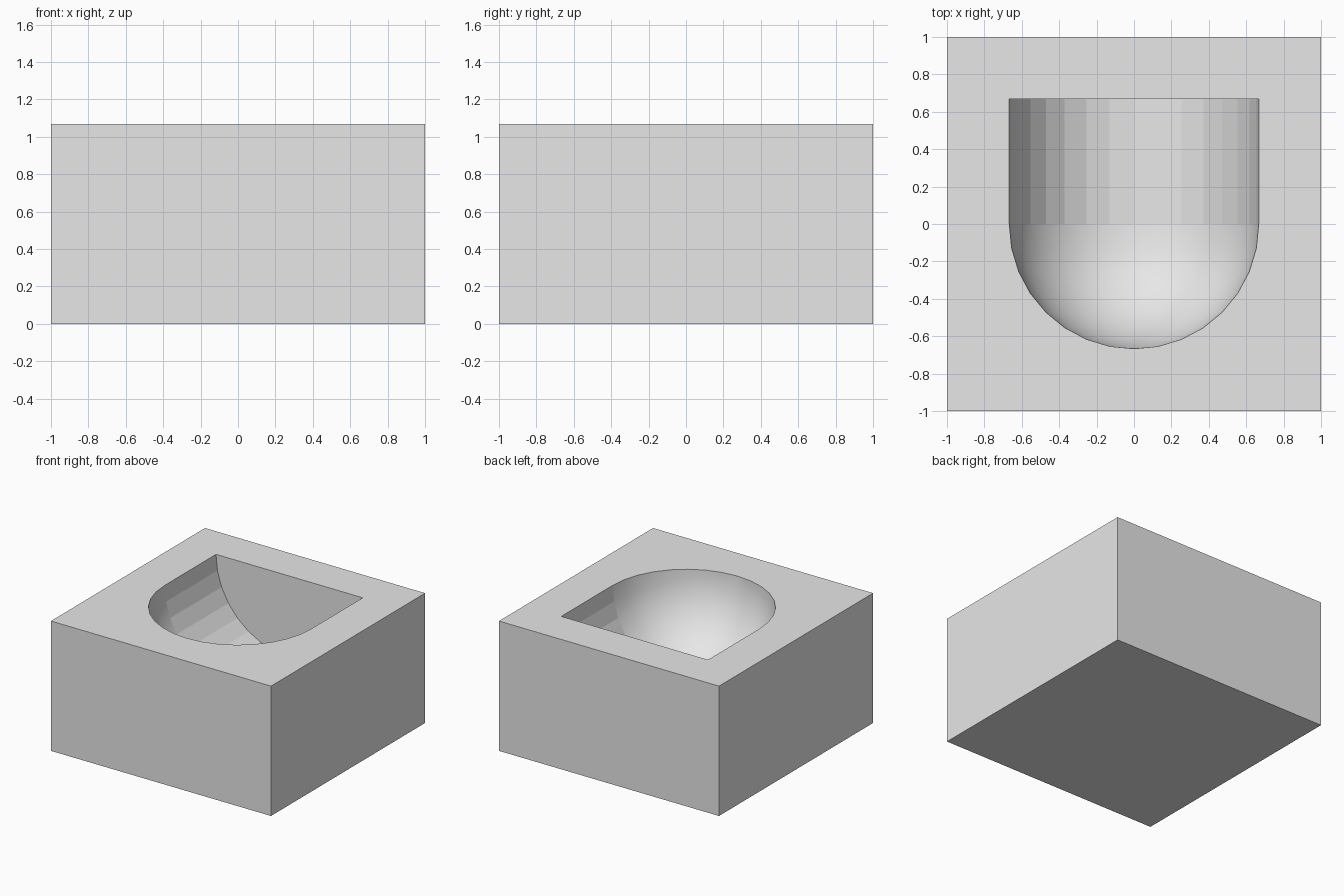
import bpy
import bmesh
from math import sin, cos, pi

HEIGHT = 1.067      # block height
R = 0.667           # recess radius
STEPS = 16          # sides per half circle

cube = bpy.data.objects.get("Cube")
if cube:
    bpy.data.objects.remove(cube, do_unlink=True)

# Plain grey material
grey = bpy.data.materials.new("plain_grey")
grey.use_nodes = True
color = (0.8, 0.8, 0.8, 1)
grey.diffuse_color = color
bsdf = next(n for n in grey.node_tree.nodes if n.type == 'BSDF_PRINCIPLED')
bsdf.inputs["Base Color"].default_value = color

bm = bmesh.new()

# Outer block, open at the top
bmesh.ops.create_cube(bm, size=2)
for v in bm.verts:
    v.co.z = HEIGHT if v.co.z > 0 else 0
top = max(bm.faces, key=lambda f: f.calc_center_median().z)
bmesh.ops.delete(bm, geom=[top], context='FACES_ONLY')


def half_ring(y, radius):
    """Lower half circle hanging from the rim."""
    return [bm.verts.new((-radius * cos(pi * i / STEPS), y,
                          HEIGHT - radius * sin(pi * i / STEPS)))
            for i in range(STEPS + 1)]


# Recess: straight trough at the back, quarter-sphere end at the front
rings = [half_ring(R, R)]
for k in range(STEPS // 2):
    a = pi * k / STEPS
    rings.append(half_ring(-R * sin(a), R * cos(a)))
tip = bm.verts.new((0, -R, HEIGHT))

bm.faces.new(rings[0])      # flat end wall
dome = []
for n, (a, b) in enumerate(zip(rings, rings[1:])):
    for i in range(STEPS):
        face = bm.faces.new((a[i], a[i + 1], b[i + 1], b[i]))
        if n > 0:
            dome.append(face)
for i in range(STEPS):
    dome.append(bm.faces.new((rings[-1][i], rings[-1][i + 1], tip)))
for face in dome:
    face.smooth = True

# Top surface between the outer edge and the rim of the recess
border = [e for e in bm.edges if e.is_boundary]
for e in border:
    e.smooth = False
bmesh.ops.triangle_fill(bm, edges=border, use_beauty=True)
bmesh.ops.recalc_face_normals(bm, faces=bm.faces[:])

mesh = bpy.data.meshes.new("hollowed_block")
bm.to_mesh(mesh)
bm.free()
mesh.materials.append(grey)
block = bpy.data.objects.new("hollowed_block", mesh)
bpy.context.collection.objects.link(block)
